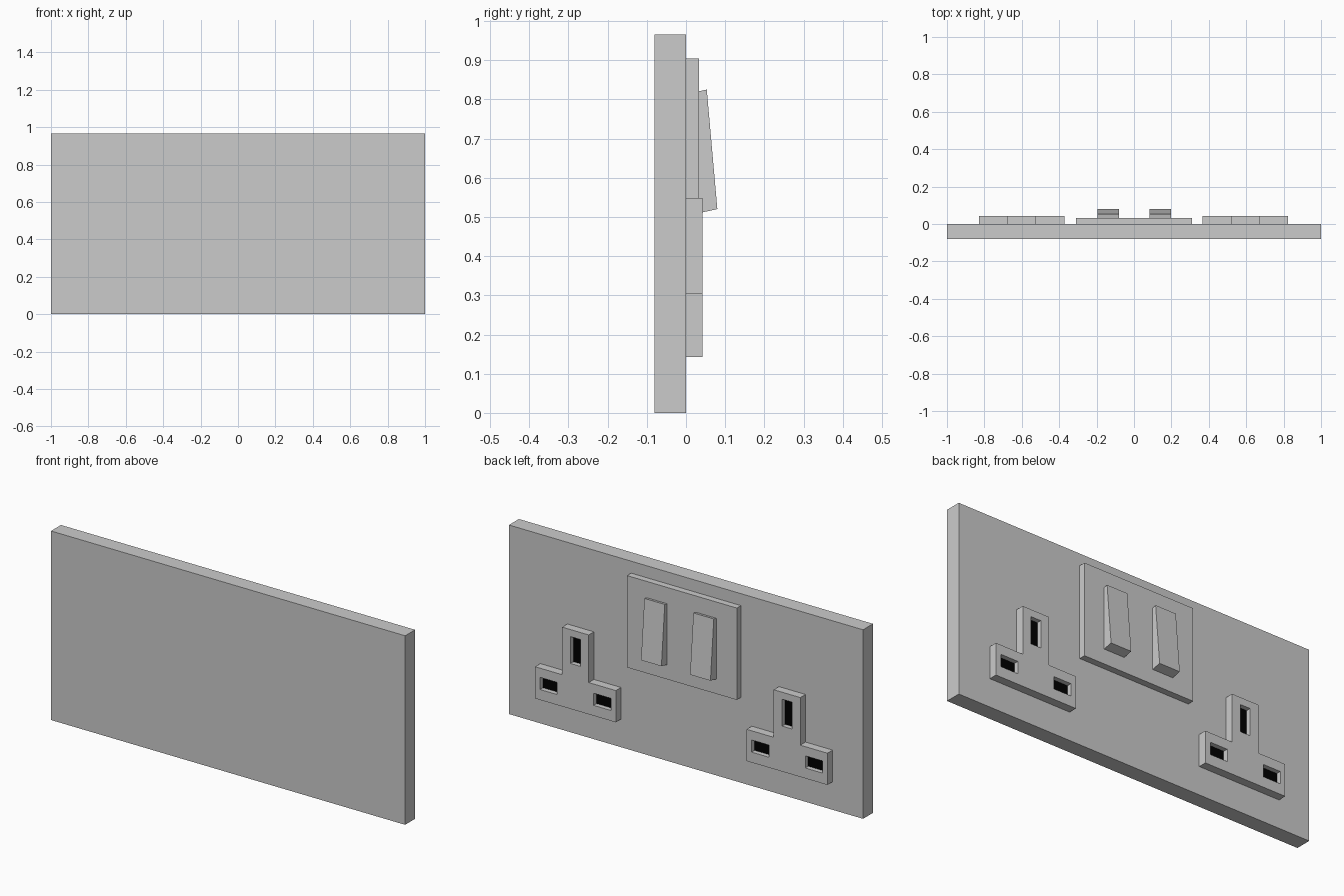
import bpy, bmesh
from mathutils import Vector

if "Cube" in bpy.data.objects:
    bpy.data.objects.remove(bpy.data.objects["Cube"])

black = bpy.data.materials.new("black")
black.diffuse_color = (0.0, 0.0, 0.0, 1)
black.use_nodes = True
black.node_tree.nodes["Principled BSDF"].inputs["Base Color"].default_value = black.diffuse_color


def finish(name, bm, mat=None):
    bmesh.ops.recalc_face_normals(bm, faces=bm.faces[:])
    me = bpy.data.meshes.new(name)
    bm.to_mesh(me)
    bm.free()
    ob = bpy.data.objects.new(name, me)
    bpy.context.collection.objects.link(ob)
    if mat:
        me.materials.append(mat)
    return ob


def boxes(name, ranges, mat=None):
    """One object from boxes given as (x0, x1, y0, y1, z0, z1)."""
    bm = bmesh.new()
    for x0, x1, y0, y1, z0, z1 in ranges:
        vs = bmesh.ops.create_cube(bm, size=1)["verts"]
        for v in vs:
            v.co = ((x0 + x1) / 2 + v.co.x * (x1 - x0),
                    (y0 + y1) / 2 + v.co.y * (y1 - y0),
                    (z0 + z1) / 2 + v.co.z * (z1 - z0))
    return finish(name, bm, mat)


def prism(name, pts, step):
    """Extrude a closed 3D outline along step."""
    bm = bmesh.new()
    face = bm.faces.new([bm.verts.new(p) for p in pts])
    ext = bmesh.ops.extrude_face_region(bm, geom=[face], use_keep_orig=True)
    bmesh.ops.translate(bm, vec=Vector(step),
                        verts=[g for g in ext["geom"] if isinstance(g, bmesh.types.BMVert)])
    return finish(name, bm)


# Wall plate and raised switch panel
boxes("wall_plate", [(-1, 1, -0.08, 0, 0, 0.965)])
boxes("switch_panel", [(-0.31, 0.31, 0, 0.033, 0.435, 0.904)])

# Tilted rocker switches
for side, x in (("left", -0.194), ("right", 0.083)):
    prism(side + "_rocker",
          [(x, 0.020, 0.818), (x, 0.053, 0.825), (x, 0.08, 0.52), (x, 0.02, 0.507)],
          (0.115, 0, 0))

# T-shaped sockets with recessed pin holes
DEPTH, FLOOR = 0.042, 0.018
half = [(0.228, 0.143), (0.228, 0.305), (0.075, 0.305), (0.075, 0.548)]
outline = half + [(-x, z) for x, z in reversed(half)]
holes = [(-0.028, 0.028, 0.375, 0.512),
         (-0.2, -0.103, 0.196, 0.258),
         (0.103, 0.2, 0.196, 0.258)]
for side, cx in (("left", -0.6), ("right", 0.595)):
    socket = prism(side + "_socket", [(cx + x, 0, z) for x, z in outline], (0, DEPTH, 0))
    cutter = boxes(side + "_hole_cutter",
                   [(cx + a, cx + b, FLOOR - 0.004, 0.06, c, d) for a, b, c, d in holes])
    cutter.hide_render = True
    cutter.hide_viewport = True
    cut = socket.modifiers.new("pin_holes", "BOOLEAN")
    cut.object = cutter
    cut.solver = "EXACT"
    # black floors of the pin holes, tucked into the socket body
    boxes(side + "_hole_floors",
          [(cx + a - 0.003, cx + b + 0.003, 0.005, FLOOR, c - 0.003, d + 0.003)
           for a, b, c, d in holes], black)
